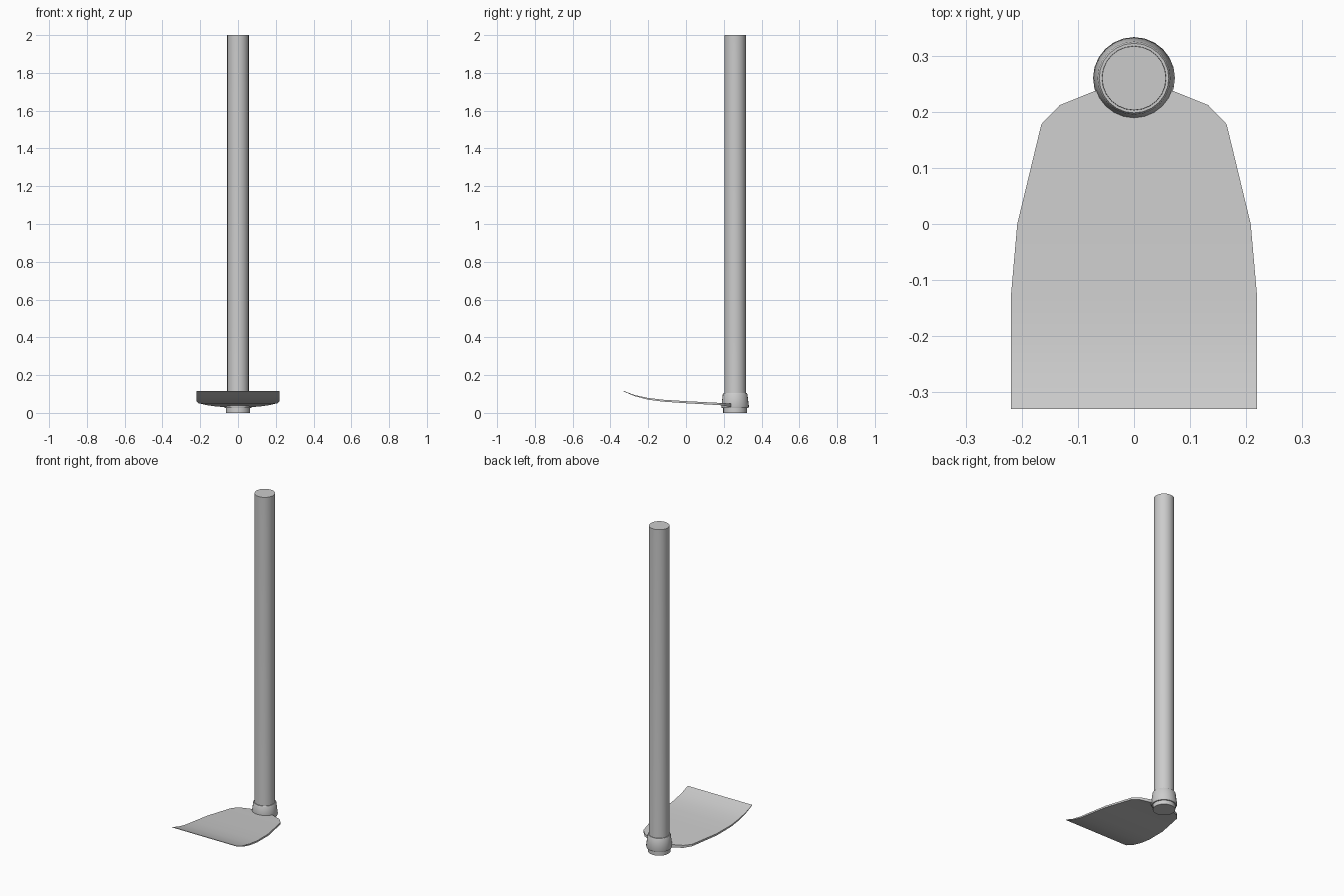
import bpy, bmesh, math

if "Cube" in bpy.data.objects:
    bpy.data.objects.remove(bpy.data.objects["Cube"])

AXIS_Y = 0.26  # handle centre line


def finish(name, bm, angle):
    bmesh.ops.recalc_face_normals(bm, faces=bm.faces)
    me = bpy.data.meshes.new(name)
    bm.to_mesh(me)
    bm.free()
    ob = bpy.data.objects.new(name, me)
    bpy.context.collection.objects.link(ob)
    bpy.ops.object.select_all(action='DESELECT')
    ob.select_set(True)
    bpy.context.view_layer.objects.active = ob
    bpy.ops.object.shade_smooth_by_angle(angle=math.radians(angle))
    return ob


def lathe(name, profile, sides, closed=False):
    """Revolve (radius, z) points; either cap the ends or close the profile loop."""
    bm = bmesh.new()
    rings = []
    for r, z in profile:
        rings.append([bm.verts.new((r * math.cos(2 * math.pi * i / sides),
                                    AXIS_Y + r * math.sin(2 * math.pi * i / sides), z))
                      for i in range(sides)])
    pairs = list(zip(rings, rings[1:]))
    if closed:
        pairs.append((rings[-1], rings[0]))
    else:
        bm.faces.new(rings[0])
        bm.faces.new(rings[-1])
    for a, b in pairs:
        for i in range(sides):
            j = (i + 1) % sides
            bm.faces.new((a[i], a[j], b[j], b[i]))
    return finish(name, bm, 30)


# Long straight handle, slightly swollen where it passes through the socket
lathe("handle", [(0.063, 0), (0.063, 0.03), (0.057, 0.11), (0.057, 2.0)], 24)

# Tapered socket collar around the handle
lathe("socket_collar", [(0.058, 0.025), (0.070, 0.025), (0.073, 0.034),
                        (0.065, 0.100), (0.062, 0.105), (0.055, 0.105)], 24, closed=True)

# Curved blade: (y, half width, top z, bottom z) from cutting edge to neck
sections = [
    (-0.33, 0.219, 0.116, 0.113),
    (-0.27, 0.219, 0.094, 0.088),
    (-0.20, 0.219, 0.079, 0.070),
    (-0.125, 0.219, 0.070, 0.060),
    (0.0, 0.208, 0.062, 0.051),
    (0.178, 0.165, 0.053, 0.041),
    (0.212, 0.132, 0.051, 0.036),
    (0.237, 0.070, 0.049, 0.030),
]
bm = bmesh.new()
loops = [[bm.verts.new(p) for p in ((-w, y, t), (w, y, t), (w, y, b), (-w, y, b))]
         for y, w, t, b in sections]
for a, b in zip(loops, loops[1:]):
    for i in range(4):
        j = (i + 1) % 4
        bm.faces.new((a[i], a[j], b[j], b[i]))
bm.faces.new(loops[0])
bm.faces.new(loops[-1])
finish("blade", bm, 30)
